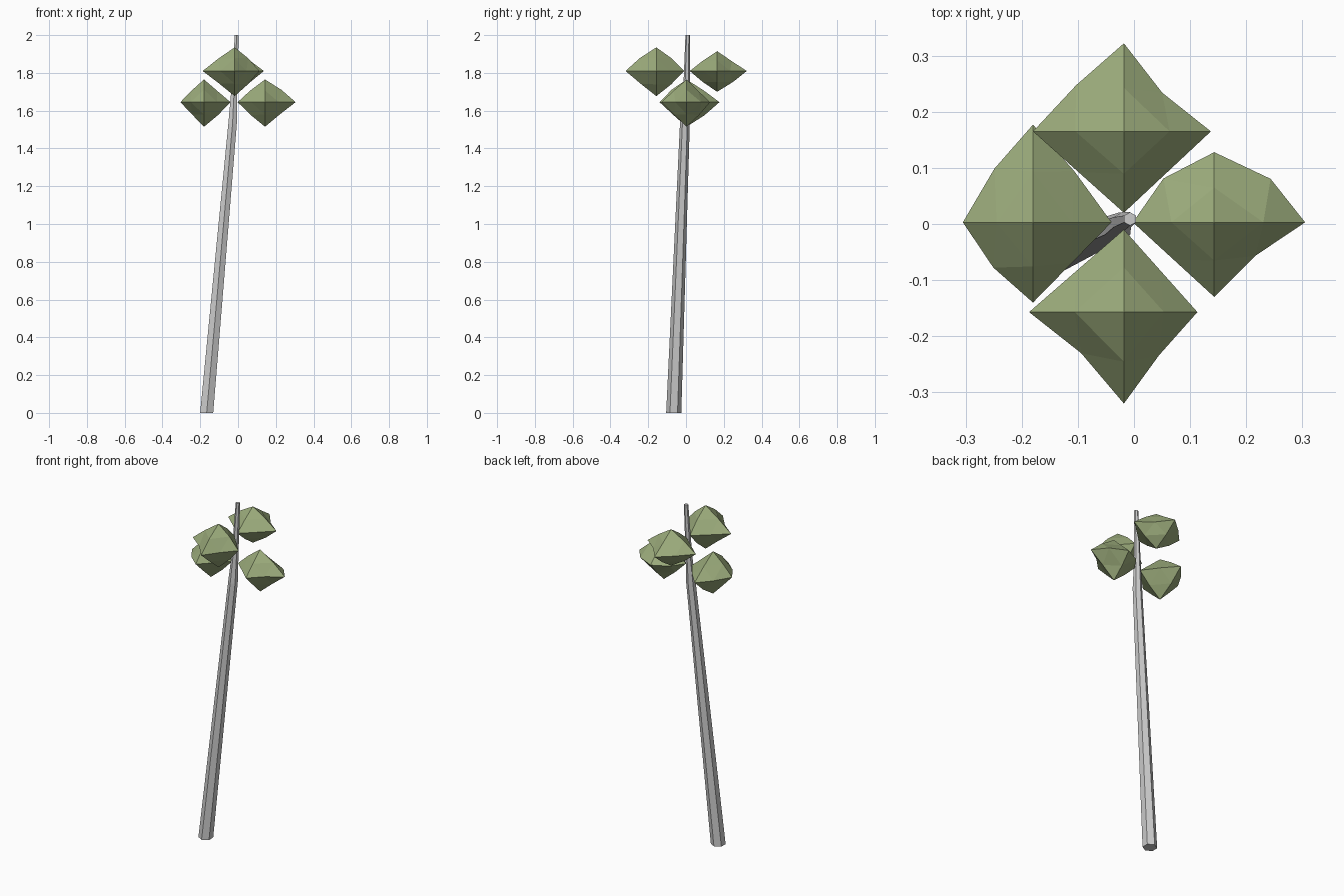
import bpy, bmesh, random
from math import cos, sin, pi
from mathutils import Vector

if "Cube" in bpy.data.objects:
    bpy.data.objects.remove(bpy.data.objects["Cube"])

random.seed(3)
leaf = bpy.data.materials.new("leaf_green")
leaf.diffuse_color = (0.33, 0.41, 0.20, 1)
leaf.use_nodes = True
leaf.node_tree.nodes["Principled BSDF"].inputs["Base Color"].default_value = leaf.diffuse_color


def make(name, bm, mat=None):
    bmesh.ops.recalc_face_normals(bm, faces=bm.faces)
    me = bpy.data.meshes.new(name)
    bm.to_mesh(me)
    bm.free()
    ob = bpy.data.objects.new(name, me)
    bpy.context.collection.objects.link(ob)
    if mat:
        me.materials.append(mat)
    return ob


# Leaning tapered trunk: six-sided rings (x, y, z, radius)
rings = [(-0.166, -0.065, 0.0, 0.040), (-0.029, -0.006, 1.53, 0.026),
         (-0.021, 0.003, 1.70, 0.018), (-0.007, 0.009, 2.0, 0.012)]
bm = bmesh.new()
loops = []
for x, y, z, r in rings:
    loops.append([bm.verts.new((x + r * cos(pi / 2 + i * pi / 3),
                                y + r * sin(pi / 2 + i * pi / 3), z)) for i in range(6)])
for a, b in zip(loops, loops[1:]):
    for i in range(6):
        j = (i + 1) % 6
        bm.faces.new((a[i], a[j], b[j], b[i]))
bm.faces.new(loops[0])
bm.faces.new(loops[-1])
make("trunk", bm)


# Leaf clump: octahedron with each face split in four and uneven mid points
def clump(name, c, xs, ys, zs, mids):
    bm = bmesh.new()
    c = Vector(c)
    tip = {(0, s): Vector((xs[s], c.y, c.z)) for s in (0, 1)}
    tip.update({(1, s): Vector((c.x, ys[s], c.z)) for s in (0, 1)})
    tip.update({(2, s): Vector((c.x, c.y, zs[s])) for s in (0, 1)})
    v = {k: bm.verts.new(p) for k, p in tip.items()}

    def mid(a, b):
        key = (a, b)
        if key not in v:
            if b[0] < 2:
                f = mids[a[1] + 2 * b[1]]
            else:
                f = random.uniform(0.98, 1.1)
            v[key] = bm.verts.new(c + ((tip[a] + tip[b]) / 2 - c) * f)
        return v[key]

    for i in (0, 1):
        for j in (0, 1):
            for k in (0, 1):
                a, b, d = (0, i), (1, j), (2, k)
                ab, bd, ad = mid(a, b), mid(b, d), mid(a, d)
                for f in ((v[a], ab, ad), (v[b], bd, ab), (v[d], ad, bd), (ab, bd, ad)):
                    bm.faces.new(f)
    make(name, bm, leaf)


# mids order: (-x -y), (+x -y), (-x +y), (+x +y)
clump("right_leaves", (0.143, 0.003, 1.645), (-0.002, 0.305), (-0.13, 0.128),
      (1.515, 1.765), (1.0, 0.9, 1.25, 1.24))
clump("left_leaves", (-0.18, 0.003, 1.645), (-0.305, -0.04), (-0.14, 0.177),
      (1.515, 1.765), (1.13, 1.0, 1.1, 1.05))
clump("back_leaves", (-0.018, 0.165, 1.81), (-0.18, 0.137), (0.02, 0.322),
      (1.70, 1.915), (1.0, 1.0, 1.05, 0.88))
clump("front_leaves", (-0.018, -0.157, 1.81), (-0.187, 0.113), (-0.32, -0.01),
      (1.677, 1.935), (0.9, 0.95, 1.0, 1.0))
